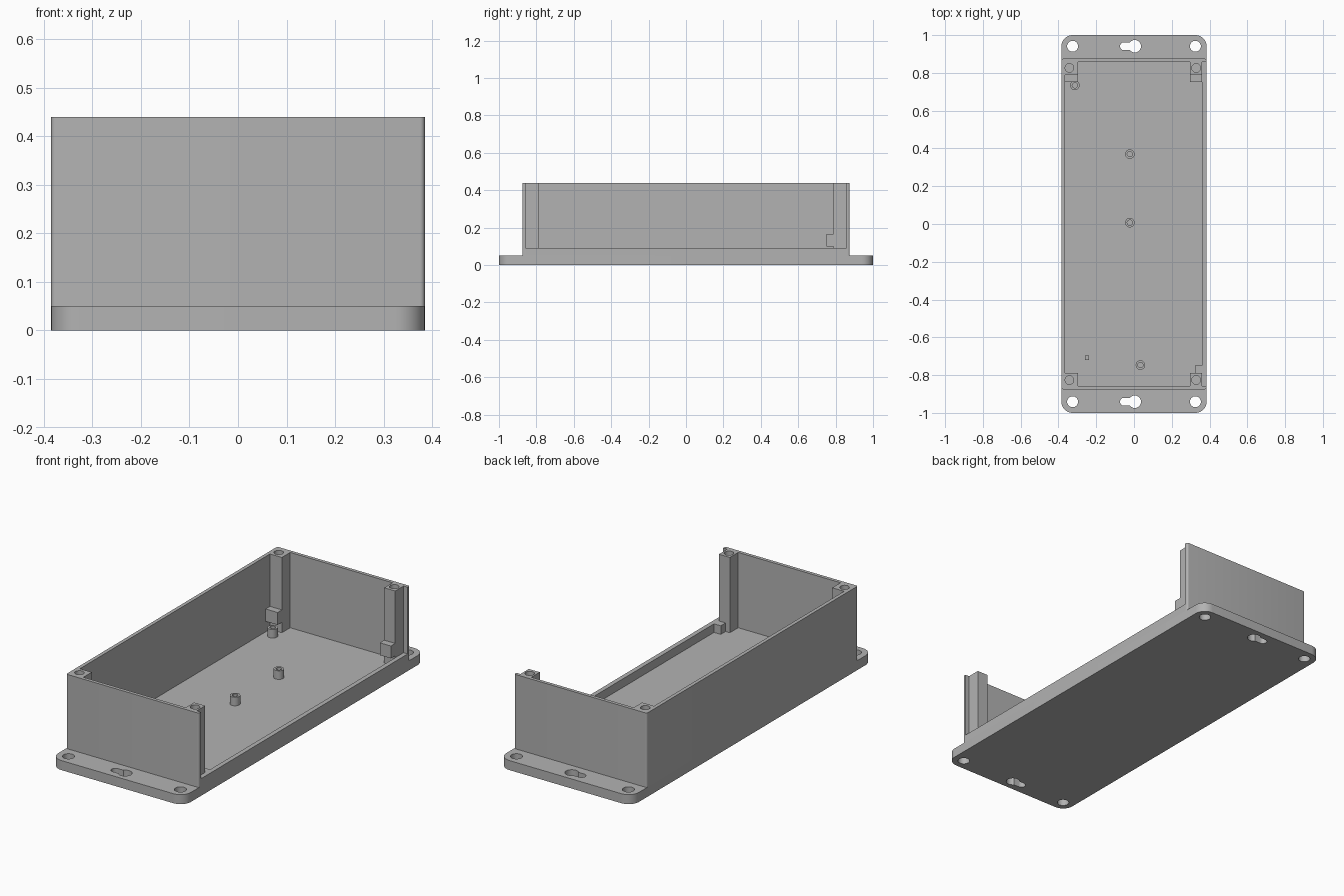
import bpy
import bmesh
from math import sin, cos, pi, asin, radians

cube = bpy.data.objects.get("Cube")
if cube:
    bpy.data.objects.remove(cube, do_unlink=True)

grey = bpy.data.materials.new("enclosure_grey")
grey.use_nodes = True
grey.diffuse_color = (0.45, 0.45, 0.45, 1)
bsdf = grey.node_tree.nodes["Principled BSDF"]
bsdf.inputs["Base Color"].default_value = grey.diffuse_color
bsdf.inputs["Roughness"].default_value = 0.6

# Main dimensions
HALF_X, WALL_Y = 0.385, 0.875
IN_LEFT, IN_RIGHT, IN_Y = -0.366, 0.361, 0.857
FLOOR, FLANGE, LIP, TOP = 0.045, 0.05, 0.09, 0.44


def arc(cx, cy, r, a0, a1, n):
    return [(cx + r * cos(a0 + (a1 - a0) * i / n),
             cy + r * sin(a0 + (a1 - a0) * i / n)) for i in range(n + 1)]


def circle(cx, cy, r, n=32):
    return arc(cx, cy, r, 0, 2 * pi, n)[:-1]


def rect(x0, x1, y0, y1):
    return [(x0, y0), (x1, y0), (x1, y1), (x0, y1)]


def rounded_rect(hx, hy, r, n=10):
    pts = []
    for k, (sx, sy) in enumerate([(1, 1), (-1, 1), (-1, -1), (1, -1)]):
        pts += arc(sx * (hx - r), sy * (hy - r), r, k * pi / 2, (k + 1) * pi / 2, n)
    return pts


def prisms(name, parts):
    """Extrude each (outline, bottom, top) upward into one mesh object."""
    bm = bmesh.new()
    for pts, z0, z1 in parts:
        low = [bm.verts.new((x, y, z0)) for x, y in pts]
        high = [bm.verts.new((x, y, z1)) for x, y in pts]
        bm.faces.new(low[::-1])
        bm.faces.new(high)
        for i in range(len(pts)):
            j = (i + 1) % len(pts)
            bm.faces.new((low[i], low[j], high[j], high[i]))
    bmesh.ops.recalc_face_normals(bm, faces=bm.faces)
    mesh = bpy.data.meshes.new(name)
    bm.to_mesh(mesh)
    bm.free()
    mesh.materials.append(grey)
    obj = bpy.data.objects.new(name, mesh)
    bpy.context.collection.objects.link(obj)
    return obj


def cut(obj, parts):
    """Subtract prisms from an object and bake the result."""
    cutter = prisms("cutter", parts)
    mod = obj.modifiers.new("cut", 'BOOLEAN')
    mod.operation, mod.solver, mod.object = 'DIFFERENCE', 'EXACT', cutter
    graph = bpy.context.evaluated_depsgraph_get()
    mesh = bpy.data.meshes.new_from_object(obj.evaluated_get(graph))
    obj.modifiers.clear()
    obj.data = mesh
    bpy.data.objects.remove(cutter, do_unlink=True)


def finish(obj):
    obj.data.shade_smooth()
    obj.data.set_sharp_from_angle(angle=radians(30))


def keyhole(cy, big=0.033, small=0.021, end=-0.053):
    a = asin(small / big)
    return arc(0.004, cy, big, -pi + a, pi - a, 24) + arc(end, cy, small, pi / 2, 1.5 * pi, 12)


# Base plate with mounting flanges, floor pocket and through holes
base = prisms("base_plate", [(rounded_rect(HALF_X, 1, 0.06), 0, FLANGE)])
openings = [(rect(IN_LEFT, IN_RIGHT, -IN_Y, IN_Y), FLOOR, 0.1)]
for y in (-0.941, 0.941):
    openings.append((keyhole(y), -0.1, 0.1))
    for x in (-0.325, 0.325):
        openings.append((circle(x, y, 0.029), -0.1, 0.1))
cut(base, openings)
finish(base)

# Three tall walls, open on one long side
outer = rounded_rect(HALF_X, WALL_Y, 0.01, 5)
walls = prisms("walls", [(outer, FLANGE, TOP)])
cut(walls, [(rect(IN_LEFT, 0.5, -IN_Y, IN_Y), 0, 0.6)])
finish(walls)

# Low lip on the open side
finish(prisms("side_lip", [(rect(IN_RIGHT, HALF_X, -IN_Y, IN_Y), FLANGE, LIP)]))

# Corner screw posts with blind holes
for side, x0, x1, hole_x in (("right", IN_LEFT, -0.297, -0.342), ("left", 0.297, IN_RIGHT, 0.329)):
    for end, s in (("front", -1), ("back", 1)):
        ys = sorted((s * 0.788, s * IN_Y))
        post = prisms(f"{end}_{side}_post", [(rect(x0, x1, *ys), FLOOR, TOP)])
        cut(post, [(circle(hole_x, s * 0.826, 0.023), 0.24, 0.6)])
        finish(post)
    # Retaining block on each back post
    finish(prisms(f"back_{side}_block", [(rect(x0, x1, 0.752, 0.79), 0.1, 0.165)]))

# Small block beside the front post, and a locating peg on the floor
finish(prisms("front_left_block", [(rect(0.322, IN_RIGHT, -0.79, -0.748), FLOOR, LIP)]))
finish(prisms("locating_peg", [(rect(-0.26, -0.237, -0.72, -0.697), FLOOR, LIP)]))

# Board standoffs
for i, (x, y) in enumerate([(-0.313, 0.734), (-0.022, 0.37), (-0.022, 0.007), (0.034, -0.747)]):
    standoff = prisms(f"standoff_{i + 1}", [(circle(x, y, 0.025), FLOOR, LIP)])
    cut(standoff, [(circle(x, y, 0.014), FLOOR + 0.01, 0.2)])
    finish(standoff)
